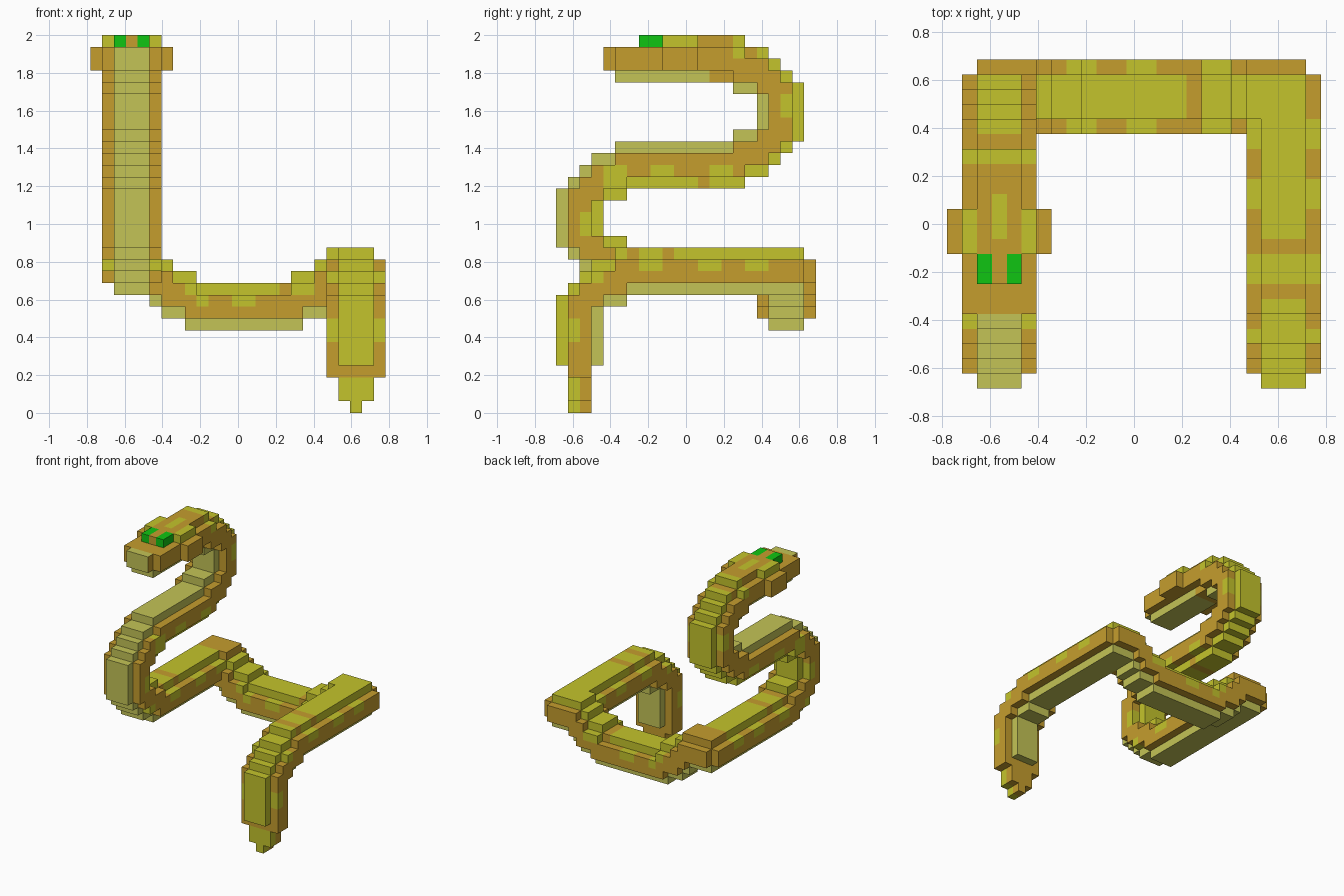
import bpy, bmesh, math
from mathutils import Vector

if "Cube" in bpy.data.objects:
    bpy.data.objects.remove(bpy.data.objects["Cube"])

UNIT = 1 / 16                                   # edge of one block
ORIGIN = Vector((-12.5, -11, 0)) * UNIT
TAN, OLIVE, CREAM, GREEN = range(4)


def make_material(name, rgb):
    mat = bpy.data.materials.new(name)
    mat.use_nodes = True
    mat.diffuse_color = (*rgb, 1)
    mat.node_tree.nodes["Principled BSDF"].inputs["Base Color"].default_value = (*rgb, 1)
    return mat


MATERIALS = [make_material("tan scales", (0.56, 0.34, 0.027)),
             make_material("olive yellow scales", (0.55, 0.55, 0.025)),
             make_material("pale belly", (0.55, 0.55, 0.093)),
             make_material("green eyes", (0.005, 0.56, 0.006))]

cells = {}                                      # block -> [part, colour]
BASE = {"body": TAN, "back_stripe": OLIVE, "belly": CREAM, "cheeks": TAN,
        "eyes": GREEN, "snout": CREAM, "tail_tip": OLIVE}


def box(x, y, z):
    return [(i, j, k) for i in range(*x) for j in range(*y) for k in range(*z)]


def fill(part, x, y, z, colour=None):
    for c in box(x, y, z):
        cells[c] = [part, BASE[part] if colour is None else colour]


def paint(part, colour, x, y, z):
    for c in box(x, y, z):
        if c in cells and cells[c][0] == part:
            cells[c][1] = colour


# Stepped U-bend: (u range, row) for half the bend; the other half is mirrored
OUTER = [(0, 16, 0), (16, 18, 1), (18, 19, 2), (19, 20, 3), (20, 21, 4), (20, 21, 5), (20, 21, 6)]
CORE = [(0, 16, 1), (0, 18, 2), (15, 19, 3), (17, 20, 4), (18, 20, 5), (18, 20, 6)]
INNER = [(0, 15, 3), (15, 17, 4), (17, 18, 5), (17, 18, 6)]


def bend(x0, forward, z0, low_start, high_start, outer, inner):
    """U-bend in the y-z plane; a start of None leaves that half out."""
    for part, rows, inset in ((outer, OUTER, 1), (inner, INNER, 1), ("body", CORE, 0)):
        for a, b, v in rows:
            for start, row in ((low_start, v), (high_start, 12 - v)):
                if start is None:
                    continue
                a2 = max(a, start)
                if a2 < b:
                    y = (21 - b, 21 - a2) if forward else (a2, b)
                    fill(part, (x0 + inset, x0 + 5 - inset), y, (z0 + row, z0 + row + 1))


# Neck: upper bend at the back, lower bend at the front
bend(1, False, 19, 11, 5, "back_stripe", "belly")
bend(1, True, 10, 10, 10, "belly", "back_stripe")
for c in box((2, 5), (5, 7), (31, 32)):         # forehead starts behind the snout
    cells.pop(c, None)

# Rear body and tail bend on the two sides
bend(20, True, 1, None, 10, "back_stripe", "belly")
for x0 in (1, 20):
    fill("body", (x0, x0 + 5), (11, 22), (11, 13))
    fill("back_stripe", (x0 + 1, x0 + 4), (11, 21), (13, 14))
    fill("belly", (x0 + 1, x0 + 4), (11, 21), (10, 11))
for x in ((2, 6), (20, 24)):
    fill("back_stripe", x, (18, 21), (13, 14))
    fill("belly", x, (18, 21), (10, 11))
for corner in (1, 24):
    for k in (11, 12):
        cells.pop((corner, 21, k), None)

# Sagging cross piece at the back, mirrored about x = 13 blocks
for part, y, steps in (
        ("back_stripe", (18, 21), [(6, 7, 12, 13), (7, 9, 11, 12), (9, 13, 10, 11)]),
        ("body", (17, 22), [(5, 6, 10, 11), (6, 7, 9, 12), (7, 8, 9, 11), (8, 9, 8, 11), (9, 13, 8, 10)]),
        ("belly", (18, 21), [(5, 6, 9, 10), (6, 8, 8, 9), (8, 13, 7, 8)])):
    for a, b, z0, z1 in steps:
        fill(part, (a, b), y, (z0, z1))
        fill(part, (26 - b, 26 - a), y, (z0, z1))

# Hanging tail
fill("body", (20, 25), (1, 3), (3, 7))
fill("back_stripe", (21, 24), (0, 1), (4, 7))
fill("belly", (21, 24), (3, 4), (4, 7))
for x, z in (((21, 24), (1, 3)), ((22, 23), (0, 1))):
    fill("tail_tip", x, (1, 2), z)
    fill("tail_tip", x, (2, 3), z, TAN)

# Head details
fill("snout", (2, 5), (4, 5), (29, 31))
for x in ((0, 1), (6, 7)):
    fill("cheeks", x, (9, 12), (29, 31))
for x in ((1, 2), (5, 6)):
    fill("back_stripe", x, (9, 12), (31, 32))
paint("back_stripe", TAN, (2, 5), (7, 15), (31, 32))
paint("back_stripe", OLIVE, (3, 4), (10, 13), (31, 32))
for x in ((2, 3), (4, 5)):
    fill("eyes", x, (7, 9), (31, 32))

# Tan bands across the back stripe
for y, z in (((16, 17), (30, 31)), ((12, 13), (19, 20)), ((9, 10), (13, 14)), ((6, 7), (13, 14))):
    paint("back_stripe", TAN, (1, 25), y, z)
paint("back_stripe", TAN, (16, 17), (18, 21), (10, 11))
paint("back_stripe", TAN, (2, 6), (18, 21), (13, 14))
paint("belly", TAN, (2, 5), (13, 15), (28, 29))

# Olive spots along the flanks
for y, z in (((7, 9), (12, 13)), ((12, 14), (12, 13)), ((16, 18), (12, 13)),
             ((2, 4), (11, 13)), ((8, 10), (20, 21)), ((13, 15), (20, 21)),
             ((15, 16), (30, 31)), ((18, 19), (29, 30)), ((19, 20), (25, 27)),
             ((4, 6), (19, 21)), ((2, 3), (15, 17)), ((1, 2), (10, 11))):
    paint("body", OLIVE, (1, 6), y, z)
    if z[1] <= 13:
        paint("body", OLIVE, (20, 25), y, z)
paint("body", OLIVE, (20, 25), (1, 2), (6, 8))
for x in ((8, 10), (12, 14), (17, 19)):
    for i in range(*x):
        top = max(k for k in range(8, 13) if cells.get((i, 17, k), [""])[0] == "body")
        paint("body", OLIVE, (i, i + 1), (17, 22), (top, top + 1))


# Turn the blocks of each part into one mesh of outside faces
def build(part):
    bm = bmesh.new()
    verts = {}

    def vert(p):
        if p not in verts:
            verts[p] = bm.verts.new(Vector(p) * UNIT + ORIGIN)
        return verts[p]

    for c, (owner, colour) in cells.items():
        if owner != part:
            continue
        for axis in range(3):
            for side in (0, 1):
                near = list(c)
                near[axis] += 2 * side - 1
                if tuple(near) in cells:
                    continue
                ring = []
                for a, b in ((0, 0), (1, 0), (1, 1), (0, 1)):
                    p = list(c)
                    p[axis] += side
                    p[(axis + 1) % 3] += a
                    p[(axis + 2) % 3] += b
                    ring.append(vert(tuple(p)))
                face = bm.faces.new(ring if side else ring[::-1])
                # the snout has tan flanks
                face.material_index = TAN if part == "snout" and axis == 0 else colour
    bmesh.ops.dissolve_limit(bm, angle_limit=math.radians(1), verts=bm.verts[:],
                             edges=bm.edges[:], delimit={'MATERIAL'})
    mesh = bpy.data.meshes.new(part)
    bm.to_mesh(mesh)
    bm.free()
    for mat in MATERIALS:
        mesh.materials.append(mat)
    bpy.context.collection.objects.link(bpy.data.objects.new(part, mesh))


for part_name in BASE:
    build(part_name)
